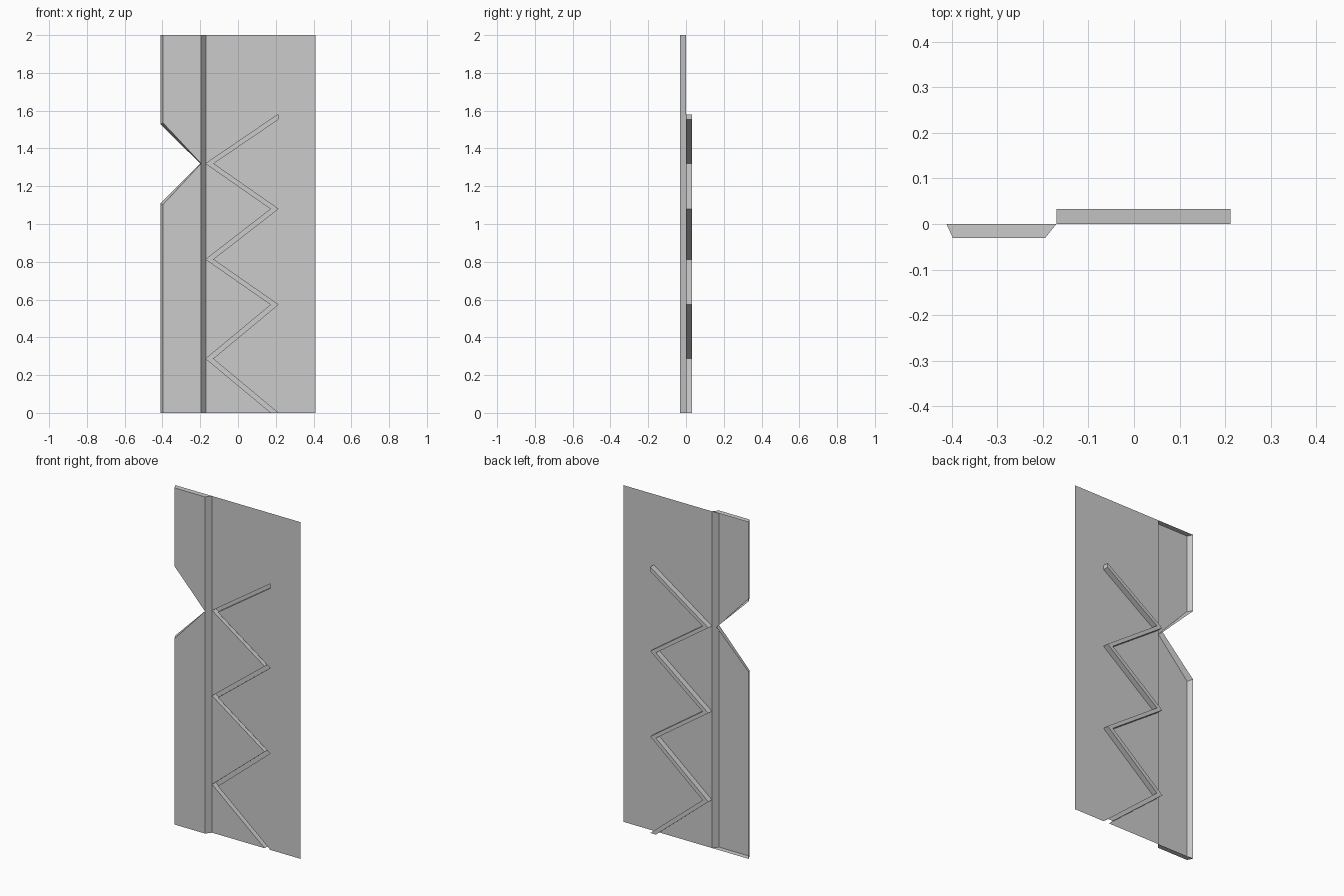
import bpy, bmesh

if "Cube" in bpy.data.objects:
    bpy.data.objects.remove(bpy.data.objects["Cube"])

W = 0.411                 # half width of the panel
FOLD, CREST = -0.17, -0.195   # foot and top of the folded slope
RIM = -0.397              # outer top edge of the raised strip
FRONT, BACK = -0.031, 0.033   # strip face and groove floor depths


def make(name, faces):
    """Open sheet object from a list of faces given as 3D points."""
    bm = bmesh.new()
    for pts in faces:
        bm.faces.new([bm.verts.new(p) for p in pts])
    bmesh.ops.remove_doubles(bm, verts=bm.verts, dist=0.0005)
    bmesh.ops.recalc_face_normals(bm, faces=bm.faces)
    me = bpy.data.meshes.new(name)
    bm.to_mesh(me)
    bm.free()
    ob = bpy.data.objects.new(name, me)
    bpy.context.collection.objects.link(ob)
    return ob


def at(y, pts):
    return [(x, y, z) for x, z in pts]


def bridge(a, b):
    """Quads between two point rows."""
    return [[a[i], a[i + 1], b[i + 1], b[i]] for i in range(len(a) - 1)]


# Zigzag edges, upper-left and lower-right
Z = [0, 0.287, 0.573, 0.813, 1.08, 1.32]
edge_a = [((0.175, FOLD)[i % 2], z) for i, z in enumerate(Z)] + [(0.212, 1.58)]
edge_b = [((0.212, -0.132)[i % 2], z) for i, z in enumerate(Z)] + [(0.212, 1.554)]

# Flat panel with the zigzag cut out
panel = [[(FOLD, 0), edge_a[0], edge_a[1]], edge_a[1:4], edge_a[3:6],
         [(FOLD, 2)] + edge_a[5:] + edge_b[::-1] + [(W, 0), (W, 2)]]
make("panel", [at(0, p) for p in panel])

# Zigzag groove pressed towards the back: floor, two walls, end wall
a0, b0 = at(0, edge_a), at(0, edge_b)
a1, b1 = at(BACK, edge_a), at(BACK, edge_b)
make("zigzag_groove", bridge(a1, b1) + bridge(a0, a1) + bridge(b0, b1)
     + [[a0[-1], b0[-1], b1[-1], a1[-1]]])

# Raised hollow strip, notched on its outer side
faces = []
for end, rim_z, base_z in ((0, 1.103, 1.108), (2, 1.536, 1.528)):
    rim_end, rim_cut = at(FRONT, [(RIM, end), (RIM, rim_z)])
    base_end, base_cut = at(0, [(-W, end), (-W, base_z)])
    crest_end, tip = at(FRONT, [(CREST, end), (CREST, 1.32)])
    foot_end, foot_tip = at(0, [(FOLD, end), (-0.2, 1.32)])
    faces += [[rim_end, crest_end, tip, rim_cut],        # front face
              [base_end, rim_end, rim_cut, base_cut],    # outer wall
              [base_end, rim_end, crest_end, foot_end],  # end cap
              [rim_cut, tip, foot_tip, base_cut],        # notch wall
              [crest_end, foot_end, (FOLD, 0, 1.32), tip]]  # folded slope
make("raised_strip", faces)
